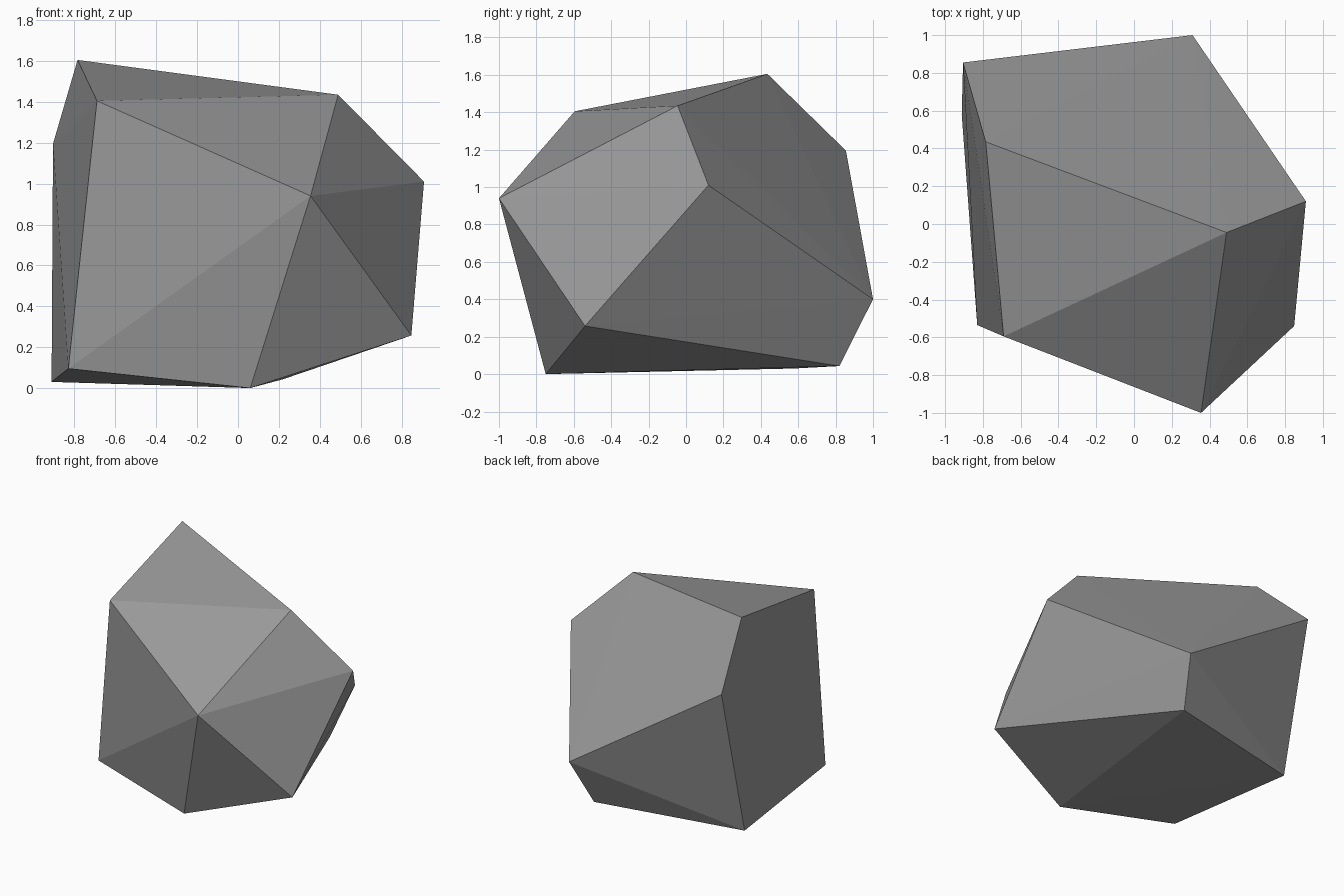
import bpy
import bmesh

# Remove the default cube only
cube = bpy.data.objects.get("Cube")
if cube:
    bpy.data.objects.remove(cube, do_unlink=True)

# Stone material
stone = bpy.data.materials.new("stone_grey")
stone.use_nodes = True
grey = (0.32, 0.32, 0.32, 1.0)
stone.diffuse_color = grey
bsdf = next(n for n in stone.node_tree.nodes if n.type == "BSDF_PRINCIPLED")
bsdf.inputs["Base Color"].default_value = grey
bsdf.inputs["Roughness"].default_value = 0.9

# Corner points of the boulder, from the crown down to the base
crown = [(-0.785, 0.435, 1.605), (-0.69, -0.595, 1.405), (0.49, -0.045, 1.435)]
middle = [(-0.905, 0.855, 1.195), (0.91, 0.12, 1.01), (0.355, -1.0, 0.94),
          (0.31, 1.0, 0.40), (0.848, -0.54, 0.257)]
base = [(-0.83, -0.535, 0.095), (0.06, -0.75, 0.0),
        (-0.912, 0.58, 0.03), (0.22, 0.82, 0.043)]

# Faceted boulder: convex hull wrapped around the corners
bm = bmesh.new()
for point in crown + middle + base:
    bm.verts.new(point)
bmesh.ops.convex_hull(bm, input=bm.verts)
bmesh.ops.recalc_face_normals(bm, faces=bm.faces)
for face in bm.faces:
    face.smooth = False

mesh = bpy.data.meshes.new("boulder")
bm.to_mesh(mesh)
bm.free()
mesh.materials.append(stone)
boulder = bpy.data.objects.new("boulder", mesh)
bpy.context.collection.objects.link(boulder)
